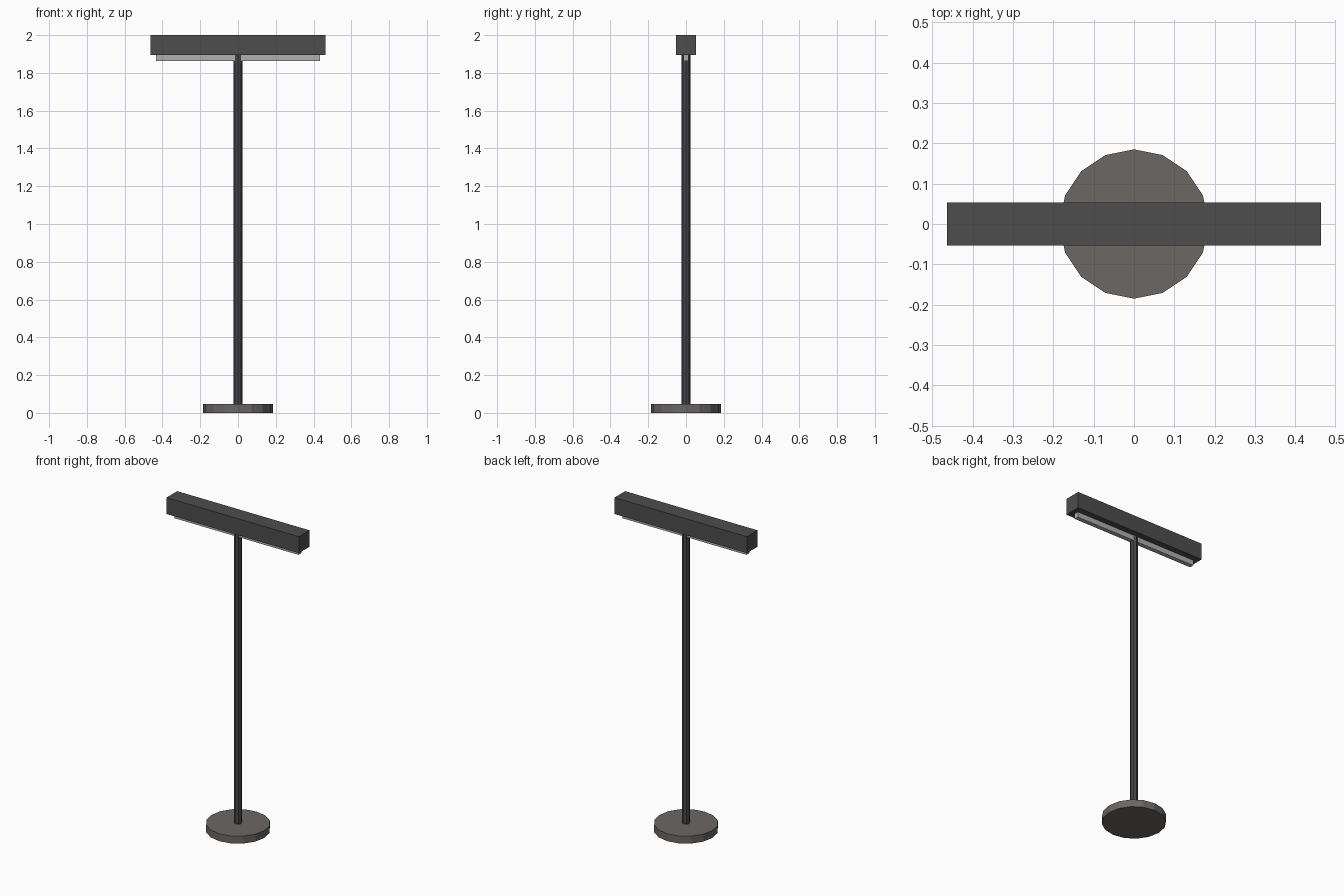
import bpy

if "Cube" in bpy.data.objects:
    bpy.data.objects.remove(bpy.data.objects["Cube"])


def paint(obj, name, rgb):
    mat = bpy.data.materials.get(name) or bpy.data.materials.new(name)
    mat.diffuse_color = (*rgb, 1)
    mat.use_nodes = True
    mat.node_tree.nodes["Principled BSDF"].inputs["Base Color"].default_value = mat.diffuse_color
    obj.data.materials.append(mat)


def cylinder(name, sides, radius, z0, z1):
    bpy.ops.mesh.primitive_cylinder_add(vertices=sides, radius=radius, depth=z1 - z0,
                                        location=(0, 0, (z0 + z1) / 2))
    bpy.context.object.name = name
    return bpy.context.object


def box(name, sx, sy, z0, z1):
    bpy.ops.mesh.primitive_cube_add(size=1, location=(0, 0, (z0 + z1) / 2))
    obj = bpy.context.object
    obj.name = name
    obj.scale = (sx, sy, z1 - z0)
    bpy.ops.object.transform_apply(location=False, rotation=False, scale=True)
    return obj


# Round foot and slim post
paint(cylinder("base", 16, 0.185, 0, 0.047), "warm_grey", (0.15, 0.135, 0.125))
paint(cylinder("post", 8, 0.023, 0.047, 1.896), "dark_metal", (0.065, 0.065, 0.07))

# Lamp housing with a light strip underneath
paint(box("lamp_housing", 0.926, 0.106, 1.896, 2.0), "housing_grey", (0.075, 0.075, 0.077))
paint(box("light_strip", 0.866, 0.028, 1.862, 1.896), "pale_diffuser", (0.42, 0.44, 0.44))
